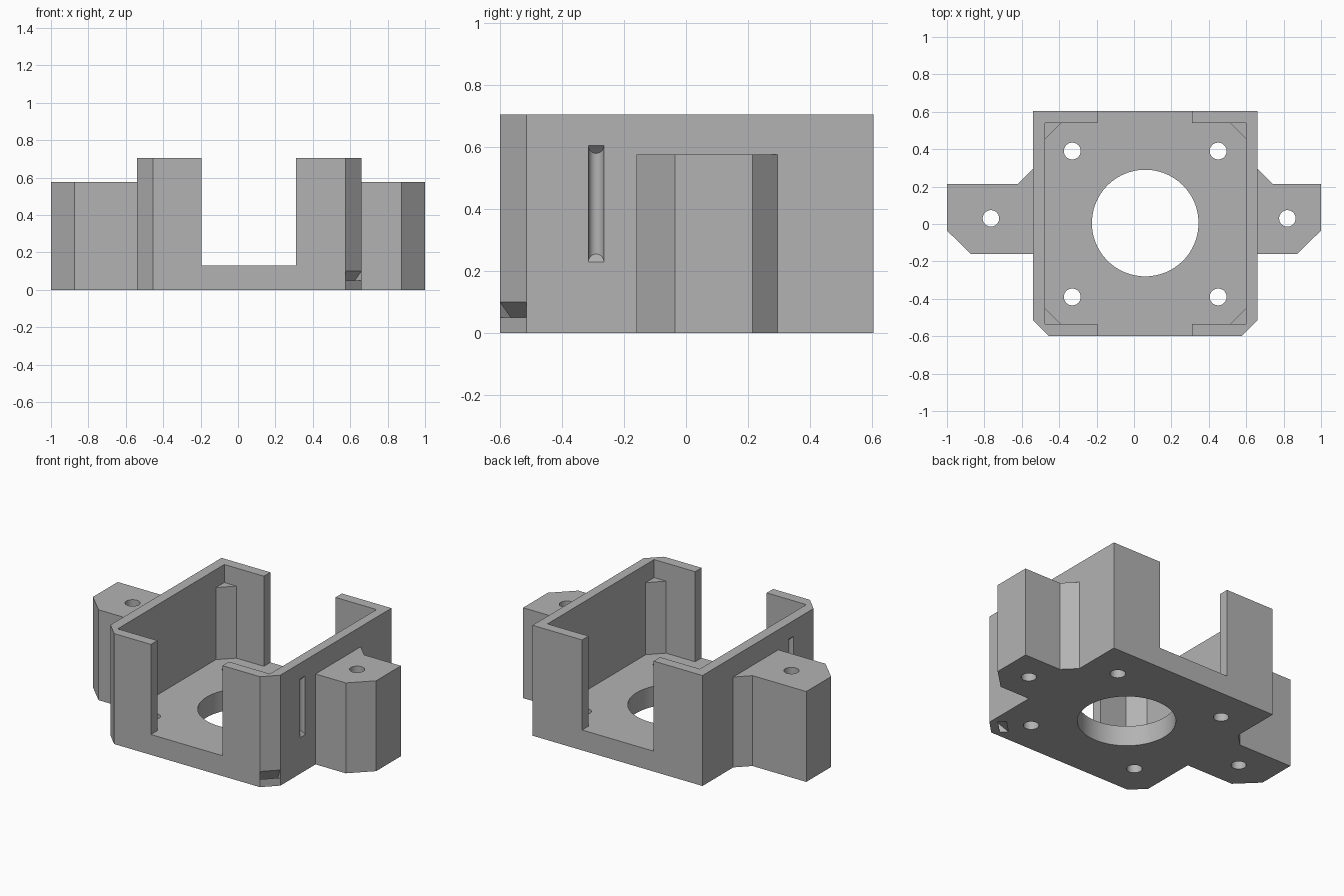
import bpy, bmesh, math
from mathutils import Vector

if "Cube" in bpy.data.objects:
    bpy.data.objects.remove(bpy.data.objects["Cube"], do_unlink=True)

# Single plastic colour
grey = bpy.data.materials.new("grey plastic")
grey.use_nodes = True
colour = (0.45, 0.45, 0.45, 1)
grey.diffuse_color = colour
grey.node_tree.nodes["Principled BSDF"].inputs["Base Color"].default_value = colour


def prism(name, base, sweep):
    """Closed solid made by sweeping a planar outline along a vector."""
    bm = bmesh.new()
    face = bm.faces.new([bm.verts.new(p) for p in base])
    top = bmesh.ops.extrude_face_region(bm, geom=[face])
    bmesh.ops.translate(bm, vec=sweep,
                        verts=[g for g in top["geom"] if isinstance(g, bmesh.types.BMVert)])
    bmesh.ops.recalc_face_normals(bm, faces=bm.faces)
    mesh = bpy.data.meshes.new(name)
    bm.to_mesh(mesh)
    bm.free()
    mesh.materials.append(grey)
    obj = bpy.data.objects.new(name, mesh)
    bpy.context.collection.objects.link(obj)
    return obj


def upright(name, outline, z0, z1):
    return prism(name, [(x, y, z0) for x, y in outline], (0, 0, z1 - z0))


def box(name, x0, x1, y0, y1, z0, z1):
    return upright(name, [(x0, y0), (x1, y0), (x1, y1), (x0, y1)], z0, z1)


def drill(x, y, radius, sides=48, z0=-0.1, z1=1):
    turn = [2 * math.pi * i / sides for i in range(sides)]
    return upright("drill", [(x + radius * math.cos(a), y + radius * math.sin(a)) for a in turn], z0, z1)


def cut(target, cutters):
    bpy.context.view_layer.objects.active = target
    for c in cutters:
        c.hide_render = True
        mod = target.modifiers.new("cut", 'BOOLEAN')
        mod.operation, mod.solver, mod.object = 'DIFFERENCE', 'EXACT', c
        bpy.ops.object.modifier_apply(modifier=mod.name)
        bpy.data.objects.remove(c, do_unlink=True)


def shade(obj):
    bpy.ops.object.select_all(action='DESELECT')
    obj.select_set(True)
    bpy.context.view_layer.objects.active = obj
    bpy.ops.object.shade_smooth_by_angle(angle=math.radians(30))


L, R, F, B = -0.54, 0.66, -0.6, 0.605     # outer walls
IL, IR, IF, IB = -0.475, 0.6, -0.535, 0.54  # inner walls
FLOOR, RIM, CH = 0.13, 0.705, 0.085
MID = (L + R) / 2

# Open housing with chamfered front corners
housing = upright("housing", [(L + CH, F), (R - CH, F), (R, F + CH), (R, B), (L, B), (L, F + CH)], 0, RIM)
cutters = [
    box("cavity", IL, IR, IF, IB, FLOOR, 1),
    box("opening", -0.195, 0.31, -1, 1, FLOOR, 1),
    drill(MID, 0.005, 0.285, 96),
]
cutters += [drill(MID + sx * 0.39, sy * 0.39, 0.045) for sx in (-1, 1) for sy in (-1, 1)]

# Half-round side grooves with slanted ends
for wall, side in ((L, -1), (R, 1)):
    groove = drill(wall, -0.29, 0.025, 32, 0.23, 0.605)
    for v in groove.data.vertices:
        depth = (wall - v.co.x) * side
        v.co.z += depth if v.co.z < 0.4 else -depth
    cutters.append(groove)

# Slanted tie channel from the front left chamfer down to the underside
inward = Vector((-1, 1, 0)).normalized()
along = Vector((1, 1, 0)).normalized()
start = Vector((R - CH / 2, F + CH / 2, 0)) - along * 0.06
section = [(-0.02, 0.07), (-0.02, 0.12), (0.12, -0.02), (0.07, -0.02)]
cutters.append(prism("channel", [start + inward * d + Vector((0, 0, z)) for d, z in section], along * 0.12))
cut(housing, cutters)
shade(housing)

# Triangular posts in the inner corners
for x, sx, xn in ((IL, 1, "right"), (IR, -1, "left")):
    for y, sy, yn in ((IF, 1, "front"), (IB, -1, "back")):
        upright(f"{yn}_{xn}_post", [(x, y), (x + sx * CH, y), (x, y + sy * CH)], FLOOR, 0.59)

# Side mounting lugs with a vertical bolt hole
for name, wall, s, hole in (("right_lug", L, -1, -0.765), ("left_lug", R, 1, 0.82)):
    lug = upright(name, [(wall, 0.295), (wall + s * 0.08, 0.215), (s, 0.215),
                         (s, -0.035), (s * 0.873, -0.16), (wall, -0.16)], 0, 0.577)
    cut(lug, [drill(hole, 0.03, 0.044)])
    shade(lug)
